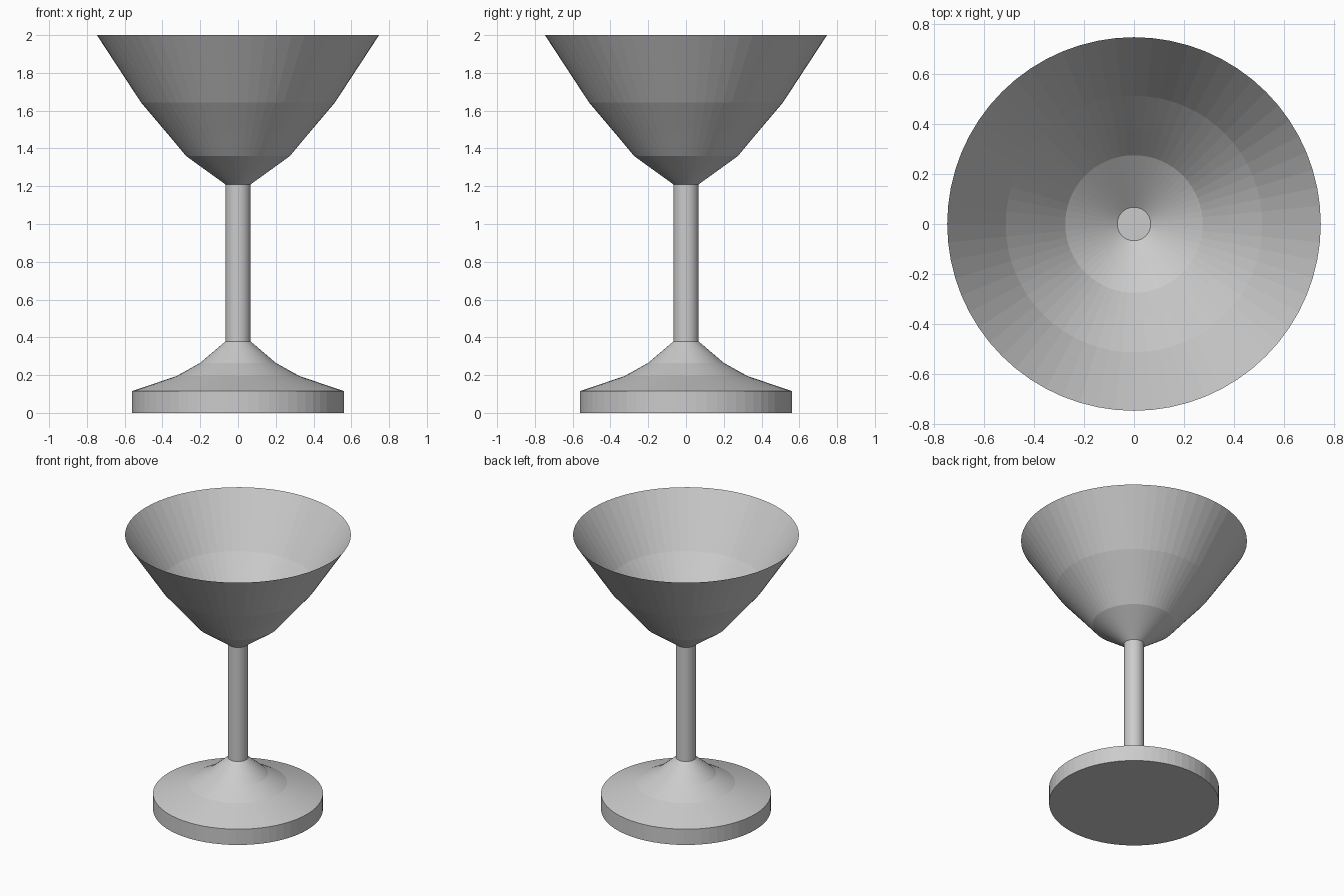
import bpy, bmesh, math

if "Cube" in bpy.data.objects:
    bpy.data.objects.remove(bpy.data.objects["Cube"])

SEGMENTS = 64

grey = bpy.data.materials.new("light_grey")
grey.diffuse_color = (0.6, 0.6, 0.6, 1)
grey.use_nodes = True
grey.node_tree.nodes["Principled BSDF"].inputs["Base Color"].default_value = grey.diffuse_color


def lathe(name, profile, cap_bottom=False, cap_top=False):
    """Revolve (radius, z) points, listed bottom to top, about the z axis."""
    bm = bmesh.new()
    rings = []
    for r, z in profile:
        rings.append([bm.verts.new((r * math.cos(2 * math.pi * i / SEGMENTS),
                                    r * math.sin(2 * math.pi * i / SEGMENTS), z))
                      for i in range(SEGMENTS)])
    for low, high in zip(rings, rings[1:]):
        for i in range(SEGMENTS):
            j = (i + 1) % SEGMENTS
            bm.faces.new((low[i], low[j], high[j], high[i]))
    if cap_bottom:
        bm.faces.new(rings[0][::-1])
    if cap_top:
        bm.faces.new(rings[-1])
    mesh = bpy.data.meshes.new(name)
    bm.to_mesh(mesh)
    bm.free()
    mesh.materials.append(grey)
    obj = bpy.data.objects.new(name, mesh)
    bpy.context.collection.objects.link(obj)
    return obj


# Heavy disc foot with a flared top
lathe("foot", [(0.562, 0), (0.562, 0.115), (0.325, 0.195),
               (0.2, 0.265), (0.067, 0.378)], cap_bottom=True)

# Straight stem, closed at the top where it forms the bowl's bottom
lathe("stem", [(0.067, 0.378), (0.067, 1.21)], cap_top=True)

# Thin open bowl
lathe("bowl", [(0.067, 1.21), (0.275, 1.36), (0.375, 1.48),
               (0.513, 1.643), (0.747, 2.0)])
